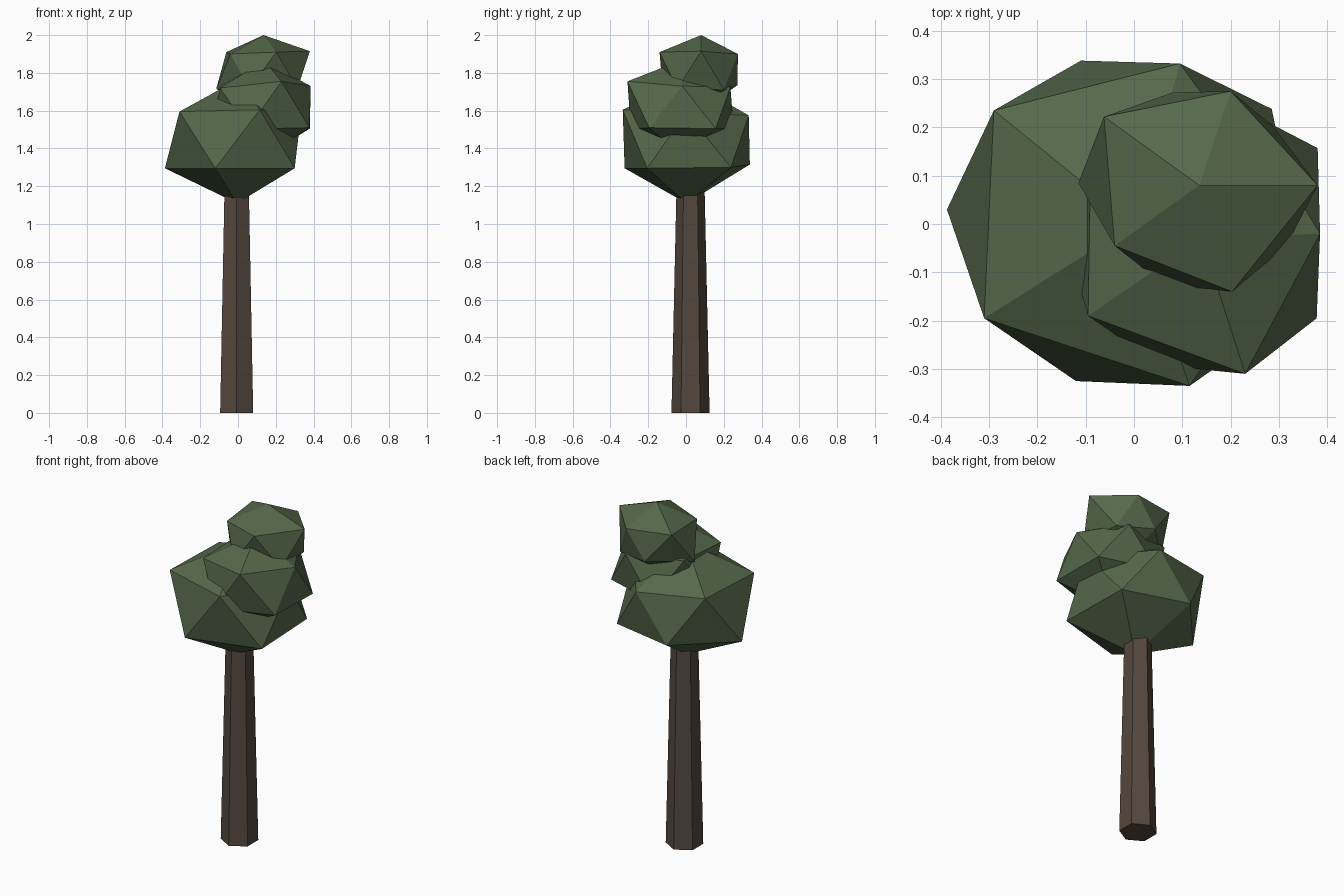
import bpy, bmesh, math
from mathutils import Vector

if "Cube" in bpy.data.objects:
    bpy.data.objects.remove(bpy.data.objects["Cube"])


def material(name, rgb):
    m = bpy.data.materials.new(name)
    m.diffuse_color = (*rgb, 1.0)
    m.use_nodes = True
    m.node_tree.nodes["Principled BSDF"].inputs["Base Color"].default_value = m.diffuse_color
    return m


LEAF = material("leaf green", (0.09, 0.14, 0.07))
BARK = material("bark brown", (0.09, 0.064, 0.048))


def add_object(name, bm, mat):
    bmesh.ops.recalc_face_normals(bm, faces=bm.faces)
    mesh = bpy.data.meshes.new(name)
    bm.to_mesh(mesh)
    bm.free()
    mesh.materials.append(mat)
    obj = bpy.data.objects.new(name, mesh)
    bpy.context.collection.objects.link(obj)
    return obj


def trunk():
    # tapered six-sided post
    bm = bmesh.new()
    rings = []
    for z, r in ((0.0, 0.101), (1.25, 0.073)):
        rings.append([bm.verts.new((-0.007 + r * math.cos(a), 0.024 + r * math.sin(a), z))
                      for a in (math.radians(30 + 60 * i) for i in range(6))])
    low, high = rings
    for i in range(6):
        j = (i + 1) % 6
        bm.faces.new((low[i], low[j], high[j], high[i]))
    bm.faces.new(low[::-1])
    bm.faces.new(high)
    add_object("trunk", bm, BARK)


def direction(level, angle):
    # corner directions of an icosahedron
    c, s = math.cos(math.radians(angle)), math.sin(math.radians(angle))
    return Vector((0.894 * c, 0.894 * s, 0.447 * level))


# named corners: lower ring (l) and upper ring (u) by compass side
CORNERS = {
    "l_right_front": direction(-1, -36), "l_front": direction(-1, 252),
    "l_left": direction(-1, 180), "l_back": direction(-1, 108),
    "l_right_back": direction(-1, 36),
    "u_front": direction(1, 288), "u_left_front": direction(1, 216),
    "u_left_back": direction(1, 144), "u_back": direction(1, 72),
    "u_right": direction(1, 0),
    "top": Vector((0, 0, 1)), "bottom": Vector((0, 0, -1)),
}


def foliage(name, center, size, moved):
    # squashed icosahedron with some corners pushed to irregular spots
    bm = bmesh.new()
    bmesh.ops.create_icosphere(bm, subdivisions=1, radius=1.0)
    for v in bm.verts:
        key = min(CORNERS, key=lambda k: (CORNERS[k] - v.co).length)
        if key in moved:
            v.co = moved[key]
        else:
            v.co = [c + s * p for c, s, p in zip(center, size, v.co)]
    add_object(name, bm, LEAF)


trunk()

foliage("lower_foliage", (-0.005, 0.003, 1.445), (0.41, 0.395, 0.335), {
    "l_right_front": (0.30, -0.205, 1.295),
    "l_front": (-0.12, -0.325, 1.295),
    "l_left": (-0.387, 0.03, 1.295),
    "l_back": (-0.11, 0.338, 1.315),
    "l_right_back": (0.285, 0.238, 1.30),
    "u_front": (0.115, -0.335, 1.605),
    "u_left_front": (-0.31, -0.195, 1.595),
    "u_left_back": (-0.29, 0.235, 1.60),
    "u_back": (0.095, 0.332, 1.575),
    "u_right": (0.335, 0.0, 1.59),
    "top": (0.0, 0.0, 1.765),
})

foliage("middle_foliage", (0.142, -0.02, 1.62), (0.32, 0.32, 0.262), {
    "l_right_front": (0.378, -0.195, 1.51),
    "l_right_back": (0.38, 0.157, 1.505),
    "u_front": (0.23, -0.31, 1.755),
    "u_left_front": (-0.095, -0.19, 1.72),
    "u_back": (0.23, 0.235, 1.725),
    "u_right": (0.385, -0.02, 1.73),
    "top": (0.14, -0.03, 1.865),
})

foliage("upper_foliage", (0.13, 0.08, 1.81), (0.255, 0.24, 0.21), {
    "l_left": (-0.115, 0.085, 1.715),
    "l_back": (0.08, 0.272, 1.735),
    "l_right_back": (0.29, 0.20, 1.71),
    "u_front": (0.203, -0.14, 1.91),
    "u_left_front": (-0.04, -0.045, 1.90),
    "u_left_back": (-0.062, 0.222, 1.91),
    "u_back": (0.20, 0.275, 1.90),
    "u_right": (0.38, 0.08, 1.915),
    "top": (0.135, 0.08, 2.0),
})
